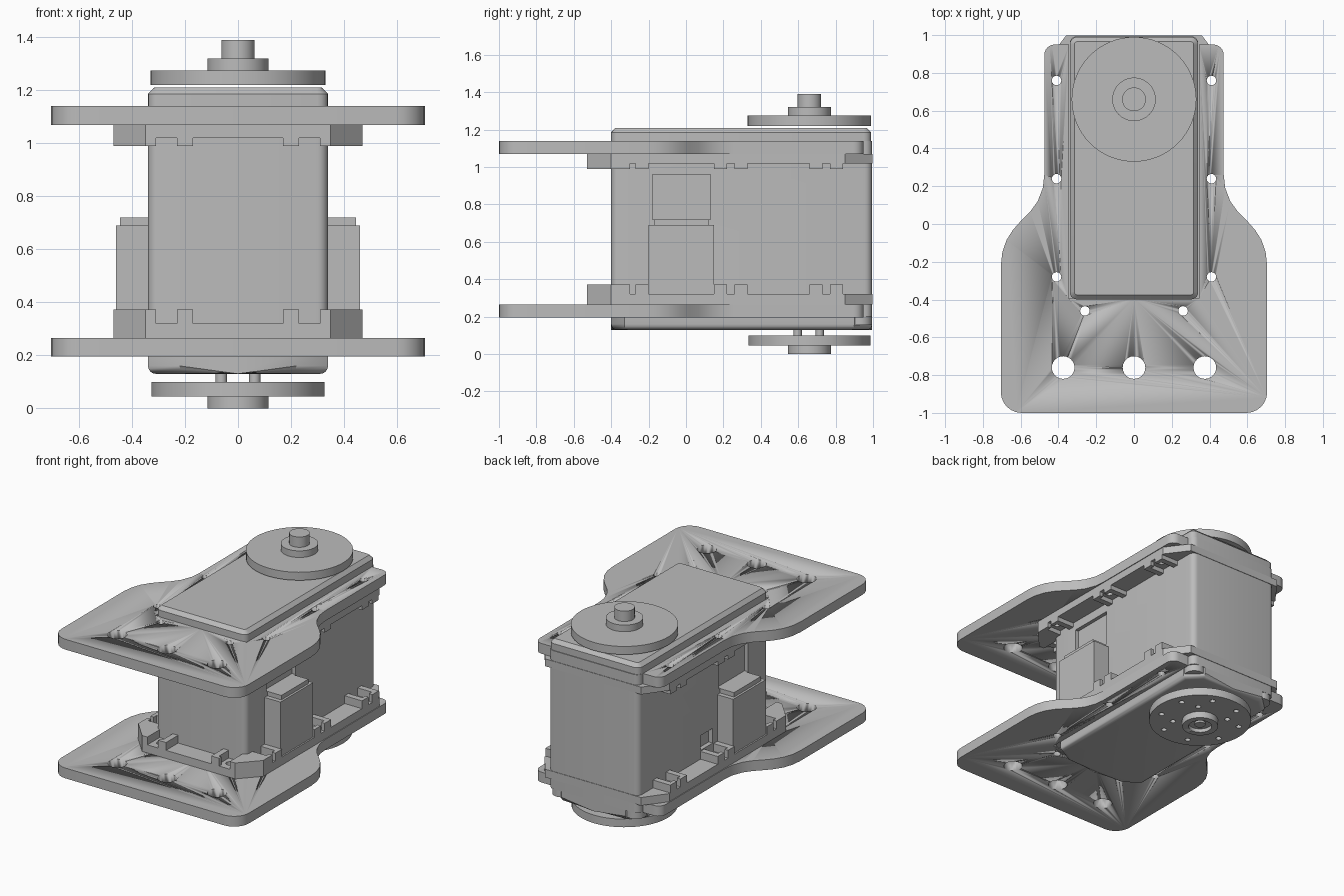
import bpy, bmesh, math
from mathutils import Matrix, Vector

if bpy.data.objects.get("Cube"):
    bpy.data.objects.remove(bpy.data.objects["Cube"])

grey = bpy.data.materials.new("plain grey")
grey.use_nodes = True
grey.diffuse_color = (0.5, 0.5, 0.5, 1)
grey.node_tree.nodes["Principled BSDF"].inputs["Base Color"].default_value = (0.5, 0.5, 0.5, 1)


def finish(name, bm, smooth=False):
    bmesh.ops.recalc_face_normals(bm, faces=bm.faces)
    me = bpy.data.meshes.new(name)
    bm.to_mesh(me)
    bm.free()
    me.materials.append(grey)
    ob = bpy.data.objects.new(name, me)
    bpy.context.collection.objects.link(ob)
    if smooth:
        bpy.ops.object.select_all(action='DESELECT')
        ob.select_set(True)
        bpy.context.view_layer.objects.active = ob
        bpy.ops.object.shade_smooth_by_angle(angle=math.radians(35))
    return ob


def bevel(bm, test, width, segments):
    edges = [e for e in bm.edges if test(e)]
    bmesh.ops.bevel(bm, geom=edges, offset=width, segments=segments, profile=0.5, affect='EDGES')


def upright(e):
    return abs(e.verts[0].co.z - e.verts[1].co.z) > 0.01


def prism_mesh(points, z0, z1):
    bm = bmesh.new()
    face = bm.faces.new([bm.verts.new((x, y, z0)) for x, y in points])
    ext = bmesh.ops.extrude_face_region(bm, geom=[face])["geom"]
    for v in ext:
        if isinstance(v, bmesh.types.BMVert):
            v.co.z = z1
    return bm


def mirrored(half):
    return half + [(-x, y) for x, y in reversed(half) if x > 0]


def box(name, xs, ys, zs):
    pts = [(xs[0], ys[0]), (xs[1], ys[0]), (xs[1], ys[1]), (xs[0], ys[1])]
    return finish(name, prism_mesh(pts, zs[0], zs[1]))


def add_cylinder(bm, x, y, z0, z1, r, sides=48):
    bmesh.ops.create_cone(bm, cap_ends=True, segments=sides, radius1=r, radius2=r, depth=z1 - z0,
                          matrix=Matrix.Translation((x, y, (z0 + z1) / 2)))


def disc(name, x, y, z0, z1, r, sides=64):
    bm = bmesh.new()
    add_cylinder(bm, x, y, z0, z1, r, sides)
    return finish(name, bm, True)


def cut(ob, cutter):
    """Subtract the cutter and bake the result into the part."""
    cutter.hide_render = True
    mod = ob.modifiers.new("cut", 'BOOLEAN')
    mod.object = cutter
    mod.solver = 'EXACT'
    bpy.context.view_layer.update()
    dg = bpy.context.evaluated_depsgraph_get()
    me = bpy.data.meshes.new_from_object(ob.evaluated_get(dg))
    ob.modifiers.clear()
    ob.data = me
    bpy.data.objects.remove(cutter)


def hole_cutter(holes, z0, z1):
    bm = bmesh.new()
    for x, y, r in holes:
        add_cylinder(bm, x, y, z0, z1, r, 24)
    return finish("hole_cutter", bm, True)


# Hole pattern shared by plates and flanges
screws = [(s * x, y, 0.025) for s in (-1, 1)
          for x, y in ((0.41, 0.76), (0.41, 0.24), (0.41, -0.28), (0.26, -0.46))]
mounts = [(x, -0.76, 0.06) for x in (-0.375, 0, 0.375)]


def corner(cx, cy, r, start):
    return [(cx + r * math.cos(math.radians(start + a)), cy + r * math.sin(math.radians(start + a)))
            for a in range(0, 91, 15)]


# Bracket plates: wide front, curved shoulders, slot open to the back
plate_half = ([(0, -1)] + corner(0.595, -0.89, 0.11, -90)
              + [(0.705, -0.22), (0.697, -0.15), (0.675, -0.085), (0.64, -0.03), (0.6, 0.015),
                 (0.55, 0.065), (0.51, 0.12), (0.483, 0.19), (0.475, 0.26)]
              + corner(0.42, 0.895, 0.055, 0)
              + [(0.343, 0.95), (0.343, -0.395), (0, -0.395)])
for name, z0, z1 in (("lower_plate", 0.195, 0.265), ("upper_plate", 1.07, 1.14)):
    plate = finish(name, prism_mesh(mirrored(plate_half), z0, z1), True)
    cut(plate, hole_cutter(screws + mounts, z0 - 0.1, z1 + 0.1))

# Main case with rounded uprights
case_half = [(0, -0.4), (0.34, -0.4), (0.34, 0.995), (0, 0.995)]
bm = prism_mesh([(-0.34, -0.4), (0.34, -0.4), (0.34, 0.995), (-0.34, 0.995)], 0.2, 1.14)
bevel(bm, upright, 0.04, 5)
case = finish("main_case", bm, True)

# Upper cover with a chamfered rim
bm = prism_mesh([(-0.34, -0.4), (0.34, -0.4), (0.34, 0.99), (-0.34, 0.99)], 1.13, 1.21)
bevel(bm, upright, 0.04, 4)
bevel(bm, lambda e: min(v.co.z for v in e.verts) > 1.2, 0.024, 1)
finish("upper_cover", bm, True)

# Lower cover with rounded rim and clipped front corners
bm = prism_mesh(mirrored([(0, -0.4), (0.22, -0.4), (0.34, -0.33), (0.34, 0.9), (0.24, 0.995), (0, 0.995)]),
                0.13, 0.21)
bevel(bm, lambda e: max(v.co.z for v in e.verts) < 0.14, 0.03, 4)
finish("lower_cover", bm, True)

# Rounded posts at the back of the lower cover
for s in (-1, 1):
    disc("corner_post", s * 0.275, 0.93, 0.155, 0.3, 0.065, 32)

# Mounting flanges with chamfered corners
flange_half = [(0, -0.53), (0.35, -0.53), (0.47, -0.4), (0.47, 0.85), (0.36, 0.998), (0, 0.998)]
for name, z0, z1 in (("lower_flange", 0.265, 0.32), ("upper_flange", 1.02, 1.07)):
    flange = finish(name, prism_mesh(mirrored(flange_half), z0, z1))
    cut(flange, hole_cutter(screws, z0 - 0.1, z1 + 0.1))


def side_pocket(s, y0, y1, z):
    """Screw pocket on a side: two end walls and two outer lips."""
    t = 0.04
    for a, b in ((y0, y0 + t), (y1 - t, y1)):
        box("pocket_wall", sorted((s * 0.33, s * 0.47)), (a, b), z)
    for a, b in ((y0, y0 + 0.07), (y1 - 0.07, y1)):
        box("pocket_lip", sorted((s * 0.445, s * 0.47)), (a, b), z)


def front_pocket(s, z):
    """Corner block and screw pocket at the front."""
    pts = [(0.31, -0.53), (0.35, -0.53), (0.47, -0.4), (0.47, -0.36), (0.33, -0.36), (0.31, -0.4)]
    finish("corner_block", prism_mesh([(s * x, y) for x, y in pts], z[0], z[1]))
    box("pocket_wall", sorted((s * 0.17, s * 0.21)), (-0.53, -0.39), z)
    box("pocket_lip", sorted((s * 0.17, s * 0.23)), (-0.53, -0.505), z)


for z in ((0.315, 0.373), (0.99, 1.025)):
    for s in (-1, 1):
        front_pocket(s, z)
        for y0, y1 in ((-0.37, -0.2), (0.15, 0.33), (0.66, 0.84)):
            side_pocket(s, y0, y1, z)

# Side connectors with the recess above them
for s in (-1, 1):
    box("connector", sorted((s * 0.33, s * 0.46)), (-0.2, 0.15), (0.31, 0.69))
    box("connector_top", sorted((s * 0.33, s * 0.445)), (-0.17, 0.12), (0.68, 0.72))
    cut(case, box("recess_cutter", sorted((s * 0.315, s * 0.4)), (-0.18, 0.13), (0.72, 0.96)))

# Small window in one side
cut(case, box("window_cutter", (-0.4, -0.31), (0.2, 0.33), (0.38, 0.48)))

# Upper idler: disc, boss and stub
for name, z0, z1, r in (("idler_disc", 1.22, 1.275, 0.33), ("idler_boss", 1.27, 1.32, 0.115),
                        ("idler_stub", 1.31, 1.39, 0.063)):
    disc(name, 0, 0.66, z0, z1, r)

# Lower horn with two rings of holes and a hollow hub
horn = disc("horn_disc", 0, 0.66, 0.045, 0.1, 0.327)
ring = [(r * math.cos(a), 0.66 + r * math.sin(a), 0.018)
        for n, r, turn in ((8, 0.26, 0.4), (4, 0.175, 0.8))
        for a in (turn + i * math.tau / n for i in range(n))]
cut(horn, hole_cutter(ring, 0, 0.2))
hub = disc("horn_hub", 0, 0.66, 0, 0.05, 0.115)
cut(hub, hole_cutter([(0, 0.66, 0.075)], -0.1, 0.025))
disc("hub_screw", 0, 0.66, 0.012, 0.03, 0.035, 24)

# Pins between horn and lower cover
for x in (-0.063, 0.063):
    for y in (0.597, 0.715):
        disc("horn_pin", x, y, 0.09, 0.14, 0.022, 12)
